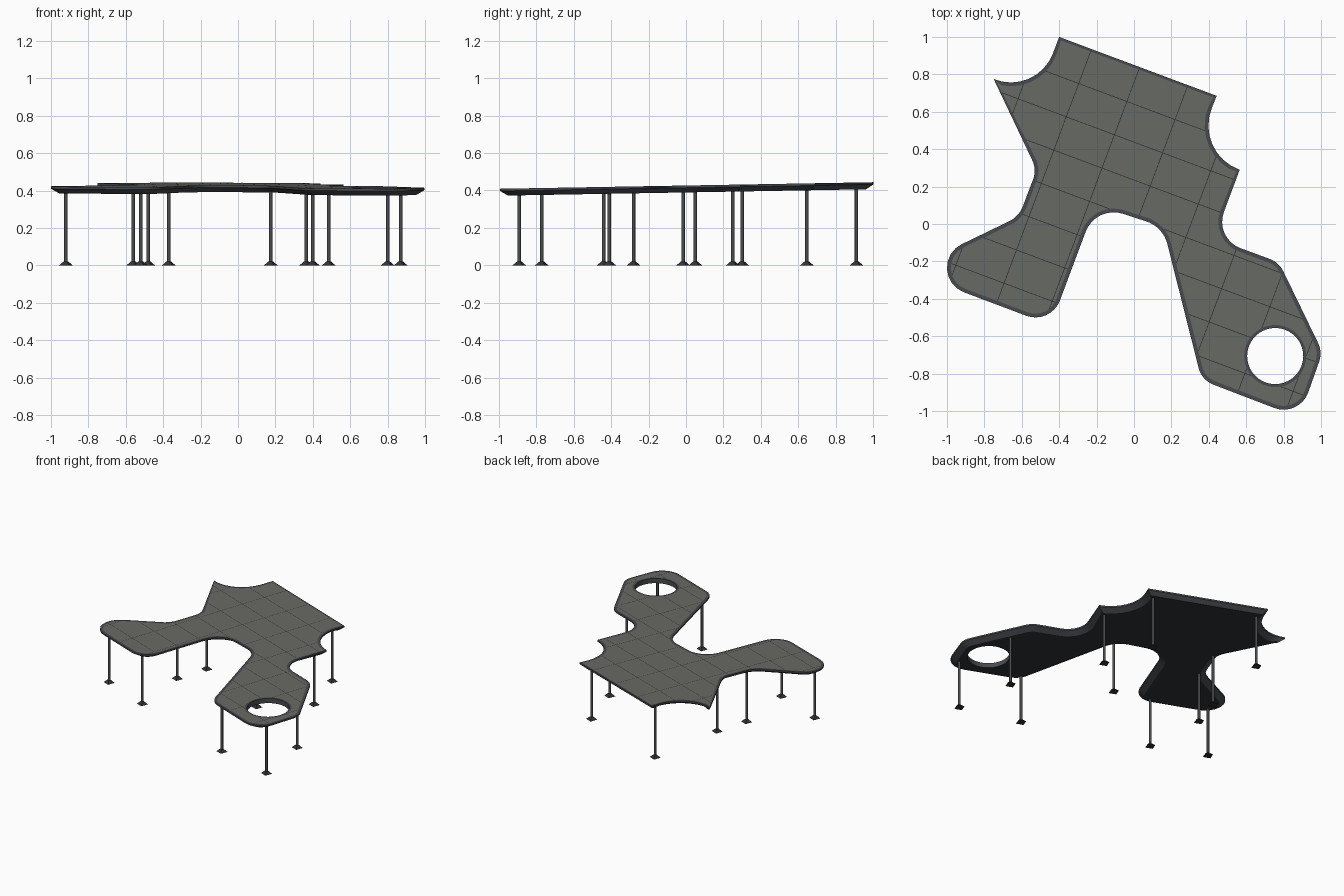
import bpy, bmesh, math
from mathutils import Vector

if "Cube" in bpy.data.objects:
    bpy.data.objects.remove(bpy.data.objects["Cube"])

SLOPE, TOP, LIP, THICK = 0.0175, 0.4265, 0.012, 0.037
HOLE = (0.755, -0.706)

# Outline corners, clockwise: x, y, fillet radius
CORNERS = [
    (-0.40, 1.0, 0), (0.442, 0.685, 0), (0.32, 0.378, 0.25), (0.565, 0.29, 0),
    (0.428, -0.077, 0.15), (0.775, -0.205, 0.13), (1.008, -0.685, 0.13),
    (0.884, -1.035, 0.14), (0.362, -0.835, 0.13), (0.155, -0.015, 0.17),
    (-0.205, 0.102, 0.16), (-0.445, -0.54, 0.14), (-1.215, -0.25, 0.14),
    (-0.615, 0.04, 0.15), (-0.52, 0.29, 0.13), (-0.75, 0.775, 0),
    (-0.522, 0.68, 0.25),
]
LEGS = [(-0.92, -0.28), (-0.52, -0.44), (0.40, -0.77), (0.87, -0.89),
        (0.80, -0.41), (0.485, 0.25), (0.365, 0.645), (0.175, -0.015),
        (-0.48, 0.30), (-0.56, 0.05), (-0.37, 0.91)]


def material(name, rgb):
    m = bpy.data.materials.new(name)
    m.diffuse_color = (*rgb, 1)
    m.use_nodes = True
    m.node_tree.nodes["Principled BSDF"].inputs["Base Color"].default_value = m.diffuse_color
    return m


TILE = material("tile_grey", (0.14, 0.145, 0.13))
TRIM = material("trim_grey", (0.065, 0.07, 0.08))
DARK = material("dark_grey", (0.03, 0.032, 0.035))
STEEL = material("steel_grey", (0.07, 0.072, 0.075))


def make(name, bm, mat, smooth=False):
    me = bpy.data.meshes.new(name)
    bm.to_mesh(me)
    bm.free()
    ob = bpy.data.objects.new(name, me)
    bpy.context.collection.objects.link(ob)
    me.materials.append(mat)
    if smooth:
        bpy.ops.object.select_all(action='DESELECT')
        ob.select_set(True)
        bpy.context.view_layer.objects.active = ob
        bpy.ops.object.shade_smooth_by_angle(angle=math.radians(30))
    return ob


def rounded(corners, steps=8):
    sharp = [Vector(c[:2]) for c in corners if c[2] == 0]
    out = []
    for i, (x, y, r) in enumerate(corners):
        p = Vector((x, y))
        if r == 0:
            out.append(p)
            continue
        a = Vector(corners[i - 1][:2]) - p
        b = Vector(corners[(i + 1) % len(corners)][:2]) - p
        half = a.angle(b) / 2
        t = min(r / math.tan(half), a.length, b.length)
        r = t * math.tan(half)
        a.normalize()
        b.normalize()
        c = p + (a + b).normalized() * r / math.sin(half)
        s, e, T = p + a * t - c, p + b * t - c, math.pi - 2 * half
        for k in range(steps + 1):
            f = k / steps
            q = c + (s * math.sin((1 - f) * T) + e * math.sin(f * T)) / math.sin(T)
            if all((q - v).length > 0.02 for v in sharp):
                out.append(q)
    return out


def inset(pts, d):
    out = []
    for i, p in enumerate(pts):
        u = (p - pts[i - 1]).normalized()
        v = (pts[(i + 1) % len(pts)] - p).normalized()
        t = (u + v).normalized()
        out.append(p + Vector((t.y, -t.x)) * d)
    return out


def circle(r, n=40):
    return [Vector((HOLE[0] + r * math.cos(2 * math.pi * k / n),
                    HOLE[1] + r * math.sin(2 * math.pi * k / n))) for k in range(n)]


def at(p, dz):
    return (p.x, p.y, TOP + dz + SLOPE * p.y)


def ring(bm, pts, dz):
    return [bm.verts.new(at(p, dz)) for p in pts]


def bridge(bm, a, b):
    for i in range(len(a)):
        bm.faces.new((a[i - 1], a[i], b[i], b[i - 1]))


def sheet(name, loops, dz, mat, up):
    bm = bmesh.new()
    edges = []
    for pts in loops:
        vs = ring(bm, pts, dz)
        edges += [bm.edges.new((vs[i - 1], vs[i])) for i in range(len(vs))]
    bmesh.ops.triangle_fill(bm, edges=edges, use_beauty=True, use_dissolve=False)
    for f in bm.faces:
        f.normal_update()
        if (f.normal.z > 0) != up:
            f.normal_flip()
    make(name, bm, mat)


outline = rounded(CORNERS)
deck_edge, under_edge = inset(outline, 0.02), inset(outline, 0.042)
hole_deck, hole_wall = circle(0.166), circle(0.15)

# Deck surface and underside
sheet("deck", [deck_edge, hole_deck], 0, TILE, True)
sheet("underside", [under_edge, hole_wall], -THICK, DARK, False)

# Outer rim: top border, lip and sloped fascia
bm = bmesh.new()
rings = [ring(bm, deck_edge, 0), ring(bm, outline, 0),
         ring(bm, outline, -LIP), ring(bm, under_edge, -THICK)]
for a, b in zip(rings, rings[1:]):
    bridge(bm, a, b)
bmesh.ops.recalc_face_normals(bm, faces=bm.faces)
bm.normal_update()
if bm.faces[0].normal.z < 0:
    bmesh.ops.reverse_faces(bm, faces=bm.faces)
make("outer_rim", bm, TRIM, True)

# Rim of the round opening
bm = bmesh.new()
rings = [ring(bm, hole_deck, 0), ring(bm, hole_wall, 0), ring(bm, hole_wall, -THICK)]
for a, b in zip(rings, rings[1:]):
    bridge(bm, a, b)
bm.normal_update()
bm.faces.ensure_lookup_table()
if bm.faces[0].normal.z < 0:
    bmesh.ops.reverse_faces(bm, faces=bm.faces)
make("opening_rim", bm, TRIM, True)

# Tile seams: thin strips clipped to the deck
ang = math.radians(-20.5)
U = Vector((math.cos(ang), math.sin(ang)))
V = Vector((-U.y, U.x))
bm = bmesh.new()
for along, across, step, start in ((U, V, 0.19, -1.3), (V, U, 0.275, -1.365)):
    for n in range(16):
        c = start + n * step
        hits = []
        for pts in (deck_edge, hole_deck):
            for i, q in enumerate(pts):
                a, b = pts[i - 1].dot(across) - c, q.dot(across) - c
                if (a > 0) != (b > 0):
                    hits.append(pts[i - 1].lerp(q, a / (a - b)).dot(along))
        hits.sort()
        for s, e in zip(hits[::2], hits[1::2]):
            quad = [along * t + across * (c + w) for t, w in
                    ((s, -0.002), (e, -0.002), (e, 0.002), (s, 0.002))]
            f = bm.faces.new(ring(bm, quad, 0.0008))
            f.normal_update()
            if f.normal.z < 0:
                f.normal_flip()
make("tile_seams", bm, DARK)

# Legs with small flared feet
for i, (x, y) in enumerate(LEGS, 1):
    top = TOP - THICK + SLOPE * y + 0.006
    bpy.ops.mesh.primitive_cylinder_add(vertices=12, radius=0.0095, depth=top - 0.004,
                                        location=(x, y, (top + 0.004) / 2))
    leg = bpy.context.object
    leg.name = f"leg_{i}"
    leg.data.materials.append(STEEL)
    bpy.ops.object.shade_smooth_by_angle(angle=math.radians(40))
    bpy.ops.mesh.primitive_cone_add(vertices=4, radius1=0.04, radius2=0.014, depth=0.02,
                                    location=(x, y, 0.01),
                                    rotation=(0, 0, math.radians(45) + ang))
    foot = bpy.context.object
    foot.name = f"foot_{i}"
    foot.data.materials.append(DARK)
